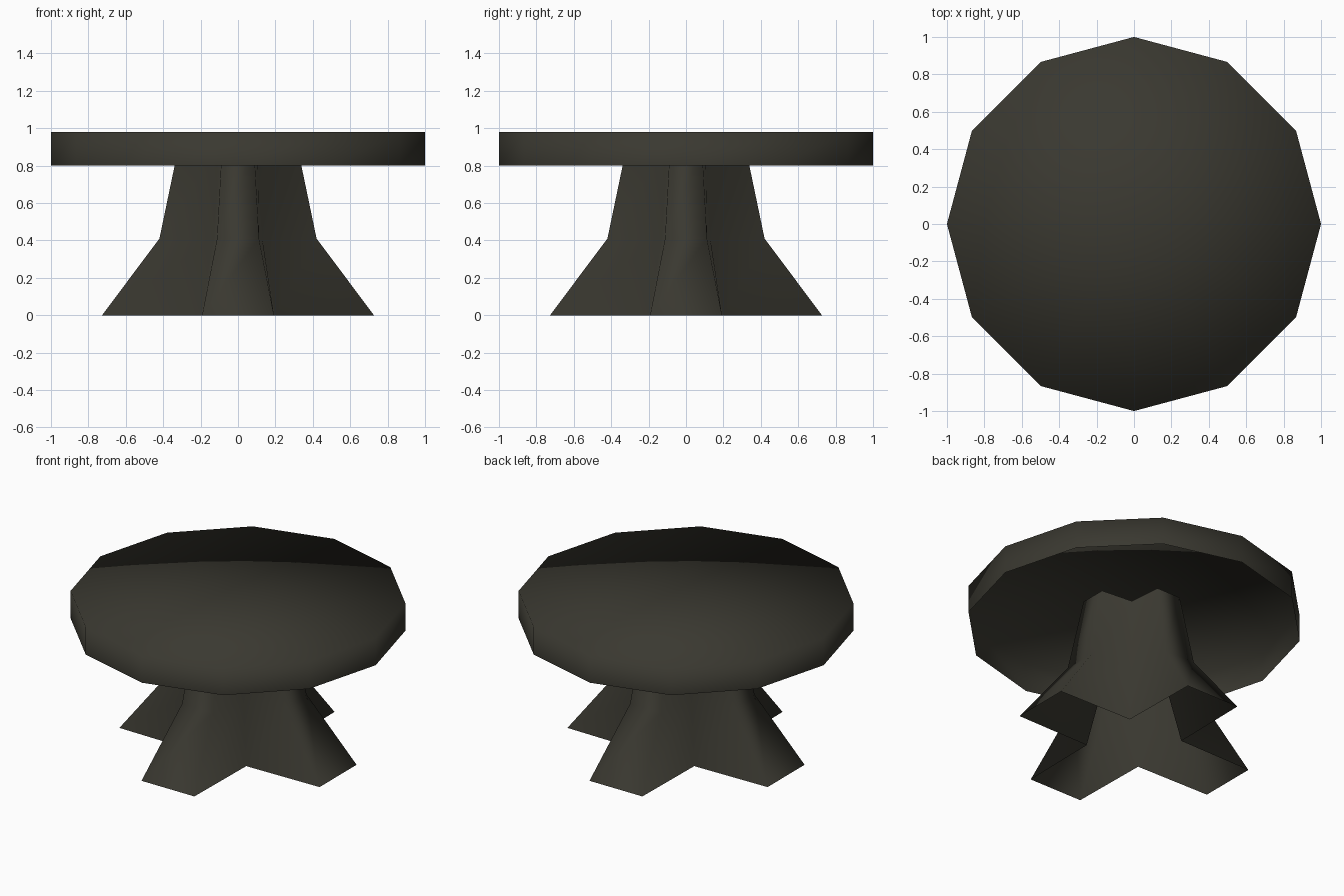
import bpy, bmesh, math

if "Cube" in bpy.data.objects:
    bpy.data.objects.remove(bpy.data.objects["Cube"])

paint = bpy.data.materials.new("dark_olive_grey")
paint.diffuse_color = (0.042, 0.040, 0.030, 1)
paint.use_nodes = True
paint.node_tree.nodes["Principled BSDF"].inputs["Base Color"].default_value = paint.diffuse_color


def finish(name, bm):
    mesh = bpy.data.meshes.new(name)
    bm.to_mesh(mesh)
    bm.free()
    mesh.materials.append(paint)
    for p in mesh.polygons:
        p.use_smooth = True
    obj = bpy.data.objects.new(name, mesh)
    bpy.context.collection.objects.link(obj)
    return obj


def loft(bm, rings):
    loops = [[bm.verts.new(co) for co in ring] for ring in rings]
    n = len(loops[0])
    for a, b in zip(loops, loops[1:]):
        for i in range(n):
            j = (i + 1) % n
            bm.faces.new((a[i], a[j], b[j], b[i]))
    return loops


def cross_ring(z, reach, half_width, inner):
    # one arm end plus one inner corner, repeated every quarter turn
    ring = []
    for q in range(4):
        c, s = round(math.cos(q * math.pi / 2)), round(math.sin(q * math.pi / 2))
        for x, y in ((reach, -half_width), (reach, half_width), (inner, inner)):
            ring.append((x * c - y * s, x * s + y * c, z))
    return ring


# Tabletop: twelve-sided shell, open underneath, top closed by a fan
bm = bmesh.new()
corners = [(math.cos(i * math.pi / 6), math.sin(i * math.pi / 6)) for i in range(12)]
rim = loft(bm, [[(x, y, z) for x, y in corners] for z in (0.80, 0.98)])[-1]
centre = bm.verts.new((0, 0, 0.98))
for i in range(12):
    bm.faces.new((rim[i], rim[(i + 1) % 12], centre))
finish("tabletop", bm)

# Pedestal: flared cross-shaped foot, hollow, reaching up inside the top
bm = bmesh.new()
loft(bm, [cross_ring(0.0, 0.727, 0.192, 0.20),
          cross_ring(0.41, 0.42, 0.112, 0.13),
          cross_ring(0.89, 0.32, 0.086, 0.105)])
finish("pedestal", bm)
